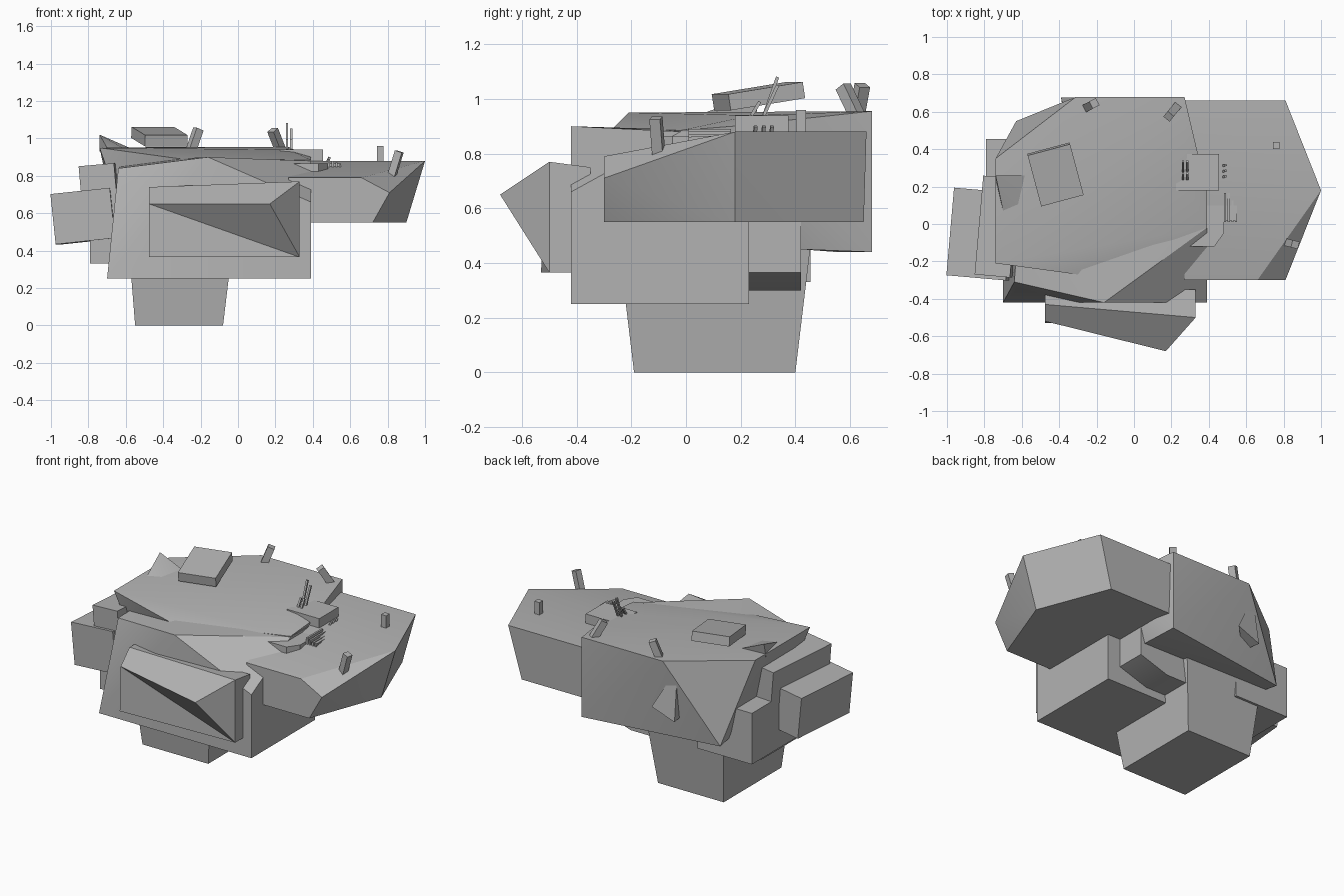
import bpy, bmesh
from mathutils import Vector, Euler
from math import radians

cube = bpy.data.objects.get("Cube")
if cube:
    bpy.data.objects.remove(cube, do_unlink=True)

grey = bpy.data.materials.new("plain grey")
grey.use_nodes = True
tone = (0.45, 0.45, 0.45, 1)
grey.diffuse_color = tone
grey.node_tree.nodes["Principled BSDF"].inputs["Base Color"].default_value = tone


def hull(name, points):
    """Solid around a few corner points, soft only across shallow folds."""
    bm = bmesh.new()
    for p in points:
        bm.verts.new(p)
    res = bmesh.ops.convex_hull(bm, input=bm.verts[:])
    spare = {g for g in res["geom_interior"] if isinstance(g, bmesh.types.BMVert)}
    bmesh.ops.delete(bm, geom=list(spare), context="VERTS")
    bmesh.ops.recalc_face_normals(bm, faces=bm.faces[:])
    mesh = bpy.data.meshes.new(name)
    bm.to_mesh(mesh)
    bm.free()
    mesh.shade_smooth()
    mesh.set_sharp_from_angle(angle=radians(25))
    mesh.materials.append(grey)
    obj = bpy.data.objects.new(name, mesh)
    bpy.context.collection.objects.link(obj)
    return obj


def rect(x0, x1, y0, y1, z):
    return [(x, y, z) for x in (x0, x1) for y in (y0, y1)]


def box(name, x0, x1, y0, y1, z0, z1):
    return hull(name, rect(x0, x1, y0, y1, z0) + rect(x0, x1, y0, y1, z1))


def turned_box(name, centre, size, angles=(0, 0, 0)):
    """Box turned by angles in degrees about its centre."""
    m = Euler([radians(a) for a in angles]).to_matrix()
    h = Vector(size) / 2
    return hull(name, [Vector(centre) + m @ Vector((sx * h.x, sy * h.y, sz * h.z))
                       for sx in (-1, 1) for sy in (-1, 1) for sz in (-1, 1)])


def post(name, base, top, width):
    """Square bar between two points."""
    a, b = Vector(base), Vector(top)
    q = (b - a).to_track_quat("Z", "Y")
    h = width / 2
    return hull(name, [end + q @ Vector((sx * h, sy * h, 0))
                       for end in (a, b) for sx in (-1, 1) for sy in (-1, 1)])


# Tapered foot
hull("pedestal", rect(-.55, -.08, -.19, .40, 0) + rect(-.59, -.02, -.25, .46, .5))

# Lower body with a sloping front shoulder
hull("lower_body", rect(-.70, .39, -.42, .23, .25) + [
    (-.62, -.35, .72), (-.64, -.31, .84), (-.16, -.42, .90), (.39, -.42, .66),
    (.39, -.02, .88), (.39, .23, .88), (-.60, .23, .88)])

# Stepped block behind the foot
hull("rear_step", rect(-.10, .10, .20, .42, .30) + rect(-.10, .30, .20, .42, .365)
     + rect(-.10, .30, .20, .42, .55))

# Upper deck with a faceted back corner
hull("upper_deck", [
    (-.74, .35, .95), (-.31, .68, .955), (.27, .68, .955), (.27, .24, .94),
    (.39, .17, .90), (.39, -.02, .885), (-.30, -.27, .89), (-.74, -.21, .95),
    (.27, .68, .44), (-.63, .55, .44), (.27, .42, .45), (.27, -.05, .55),
    (-.60, -.15, .55)])

# Side tray with a cut front corner
hull("side_tray", [
    (.27, .66, .88), (.81, .66, .88), (1, .18, .88), (.27, .18, .88),
    (.81, -.30, .71), (.66, -.30, .79), (.27, -.30, .79),
    (.27, -.30, .55), (.72, -.30, .55), (.90, .18, .55), (.72, .65, .55),
    (.27, .65, .55)])

# Pointed front bay, its front panel bent inward along one diagonal
bay = [(-.475, -.52, .65), (-.475, -.53, .365), (.33, -.50, .365), (.17, -.68, .65),
       (-.475, -.43, .74), (.33, -.50, .77), (-.475, -.35, .365), (.33, -.35, .365),
       (-.475, -.35, .74), (.33, -.35, .75)]
mesh = bpy.data.meshes.new("front_bay")
mesh.from_pydata(bay, [], [
    (0, 1, 2), (0, 2, 3), (0, 3, 5, 4), (3, 2, 5), (4, 5, 9, 8),
    (0, 4, 8, 6, 1), (2, 7, 9, 5), (1, 6, 7, 2), (6, 8, 9, 7)])
mesh.shade_smooth()
mesh.set_sharp_from_angle(angle=radians(35))
mesh.materials.append(grey)
bpy.context.collection.objects.link(bpy.data.objects.new("front_bay", mesh))

# Stacked blocks on the right-hand side
turned_box("outer_side_block", (-.81, -.055, .585), (.32, .47, .27), (0, -6, -5))
turned_box("upper_side_block", (-.72, -.015, .69), (.19, .53, .34), (0, -5, -5))
box("rear_side_block", -.79, -.40, -.28, .455, .33, .66)

# Raised fins on the deck edge and back wall
hull("deck_fin", [(-.74, .26, 1.02), (-.74, .24, .93), (-.58, .26, .95),
                  (-.70, .07, .95), (-.60, .08, .94)])
hull("back_fin", [(-.38, .63, .91), (-.39, .675, .58), (-.23, .68, .64), (-.37, .55, .58)])

# Rooftop hatch
turned_box("roof_hatch", (-.42, .265, 1.01), (.235, .285, .06), (9, 0, 15))

# Control block, aerials and ledge
box("control_block", .225, .455, .18, .375, .86, .94)
for i, x in enumerate((.262, .285)):
    post(f"aerial_{i}", (x, .285, .94), (x, .335, 1.08 - .03 * i), .012)
    post(f"aerial_brace_{i}", (x, .24, .94), (x, .27, .99), .012)
hull("ledge", [(x, y, z) for z in (.78, .865) for x, y in
               ((.30, -.12), (.43, -.12), (.48, -.05), (.48, .2), (.30, .2))])
for i in range(4):
    box(f"machine_slat_{i}", .48 + .02 * i, .492 + .02 * i, .01, .165, .83, .89 - .01 * i)
box("machine_base", .47, .55, .02, .15, .80, .865)
for i in range(3):
    post(f"machine_peg_{i}", (.47, .25 + .03 * i, .86), (.49, .255 + .03 * i, .90), .012)

# Posts around the rim
post("back_right_post", (-.25, .625, .94), (-.212, .645, 1.05), .043)
post("back_left_post", (.23, .63, .93), (.185, .575, 1.045), .043)
post("tray_rear_post", (.76, .42, .87), (.76, .42, .96), .036)
post("tray_front_post", (.822, -.10, .80), (.862, -.11, .93), .04)
